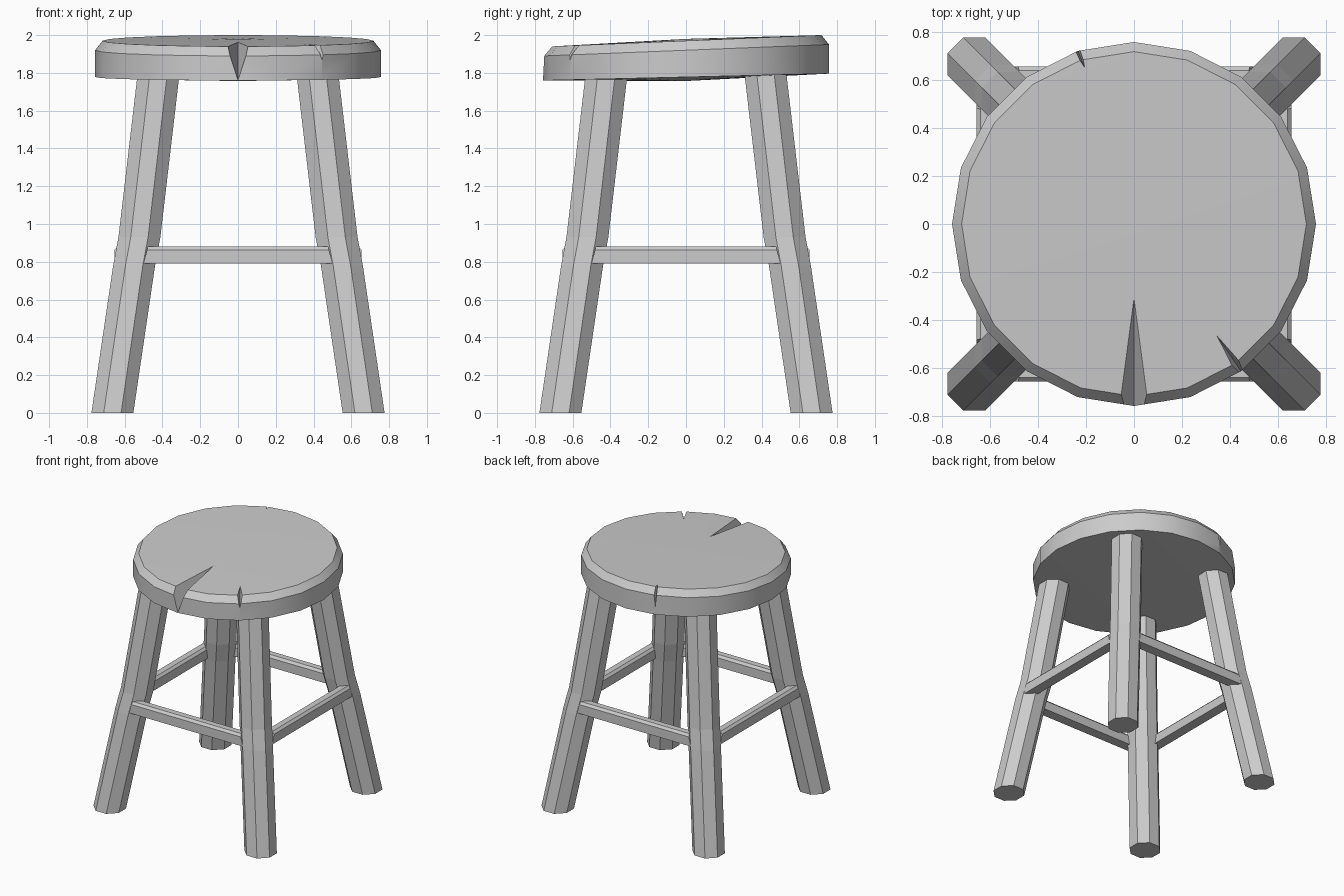
import bpy, bmesh, math
from mathutils import Vector

cube = bpy.data.objects.get("Cube")
if cube:
    bpy.data.objects.remove(cube, do_unlink=True)

grey = bpy.data.materials.new("plain_grey")
grey.use_nodes = True
COLOUR = (0.6, 0.6, 0.6, 1)
grey.diffuse_color = COLOUR
grey.node_tree.nodes["Principled BSDF"].inputs["Base Color"].default_value = COLOUR


def make(name, bm):
    bmesh.ops.recalc_face_normals(bm, faces=bm.faces)
    mesh = bpy.data.meshes.new(name)
    bm.to_mesh(mesh)
    bm.free()
    mesh.materials.append(grey)
    obj = bpy.data.objects.new(name, mesh)
    bpy.context.collection.objects.link(obj)
    return obj


def skin(bm, rings):
    """Bridge successive closed rings of vertices with quads."""
    for a, b in zip(rings, rings[1:]):
        n = len(a)
        for i in range(n):
            j = (i + 1) % n
            bm.faces.new((a[i], a[j], b[j], b[i]))


# Seat: twenty-sided slab with a chamfered rim, slightly domed and tilted
SIDES = 20
bm = bmesh.new()
rings = []
for radius, z, tilt in ((0.757, 1.778, 0.024), (0.757, 1.92, 0.04), (0.717, 1.97, 0.042)):
    ring = []
    for i in range(SIDES):
        a = math.tau * i / SIDES
        y = radius * math.sin(a)
        ring.append(bm.verts.new((radius * math.cos(a), y, z + tilt * y)))
    rings.append(ring)
skin(bm, rings)
for ring, z in ((rings[0], 1.757), (rings[-1], 1.98)):
    centre = bm.verts.new((0, 0, z))
    for i in range(SIDES):
        bm.faces.new((ring[i], ring[(i + 1) % SIDES], centre))
seat = make("seat", bm)


# Cracks: wedges cut into the rim, widening and deepening outwards
def cut_crack(tip, rim, half_width, bottom):
    tip, rim = Vector(tip), Vector(rim)
    surface = 1.98 - 0.014 * tip.length + 0.042 * tip.y
    rim_top = 1.935 + 0.042 * rim.y + 0.03
    roof = 2.06
    side = (rim - tip).normalized().orthogonal()
    half = half_width * (roof - bottom) / (rim_top - bottom)
    start = Vector((tip.x, tip.y, surface))
    ends = [Vector((rim.x, rim.y, bottom)),
            Vector((*(rim + side * half), roof)),
            Vector((*(rim - side * half), roof))]
    bm = bmesh.new()
    a = bm.verts.new(start)
    b = [bm.verts.new(start + (e - start) * 1.15) for e in ends]
    bm.faces.new(b)
    for i in range(3):
        bm.faces.new((a, b[i], b[(i + 1) % 3]))
    cutter = make("crack_cutter", bm)
    cutter.hide_render = True
    mod = seat.modifiers.new("crack", 'BOOLEAN')
    mod.operation = 'DIFFERENCE'
    mod.solver = 'EXACT'
    mod.object = cutter
    bpy.context.view_layer.objects.active = seat
    bpy.ops.object.modifier_apply(modifier=mod.name)
    bpy.data.objects.remove(cutter, do_unlink=True)


cut_crack((0, -0.31), (0, -0.757), 0.058, 1.762)
cut_crack((0.345, -0.465), (0.44, -0.605), 0.02, 1.87)
cut_crack((-0.205, 0.65), (-0.235, 0.725), 0.015, 1.85)

bpy.ops.object.select_all(action='DESELECT')
seat.select_set(True)
bpy.context.view_layer.objects.active = seat
bpy.ops.object.shade_smooth_by_angle(angle=math.radians(25))

# Legs: octagonal, splayed diagonally, with a slight bend at the stretchers
LEG_PATH = ((0.665, 0), (0.55, 0.78), (0.522, 0.93), (0.42, 1.8))
LEG_RADIUS = 0.111 / math.cos(math.pi / 8)
CORNERS = {"front_right": (-1, -1), "front_left": (1, -1),
           "back_right": (-1, 1), "back_left": (1, 1)}
for corner, (sx, sy) in CORNERS.items():
    bm = bmesh.new()
    rings = []
    for offset, z in LEG_PATH:
        angles = [math.tau * (i + 0.5) / 8 for i in range(8)]
        rings.append([bm.verts.new((sx * offset + LEG_RADIUS * math.cos(a),
                                    sy * offset + LEG_RADIUS * math.sin(a), z))
                      for a in angles])
    skin(bm, rings)
    bm.faces.new(rings[0])
    bm.faces.new(rings[-1])
    make(corner + "_leg", bm)

# Stretchers: rails with chamfered top edges and slanted ends
PROFILE = ((-0.655, 0.79), (-0.655, 0.862), (-0.638, 0.88),
           (-0.59, 0.88), (-0.573, 0.862), (-0.573, 0.79))
for turn, side in enumerate(("front", "left", "back", "right")):
    bm = bmesh.new()
    ends = [[bm.verts.new((s * (0.5 - 0.25 * (z - 0.79)), y, z)) for y, z in PROFILE]
            for s in (-1, 1)]
    skin(bm, ends)
    for end in ends:
        bm.faces.new(end)
    rail = make(side + "_stretcher", bm)
    rail.rotation_euler.z = turn * math.pi / 2
